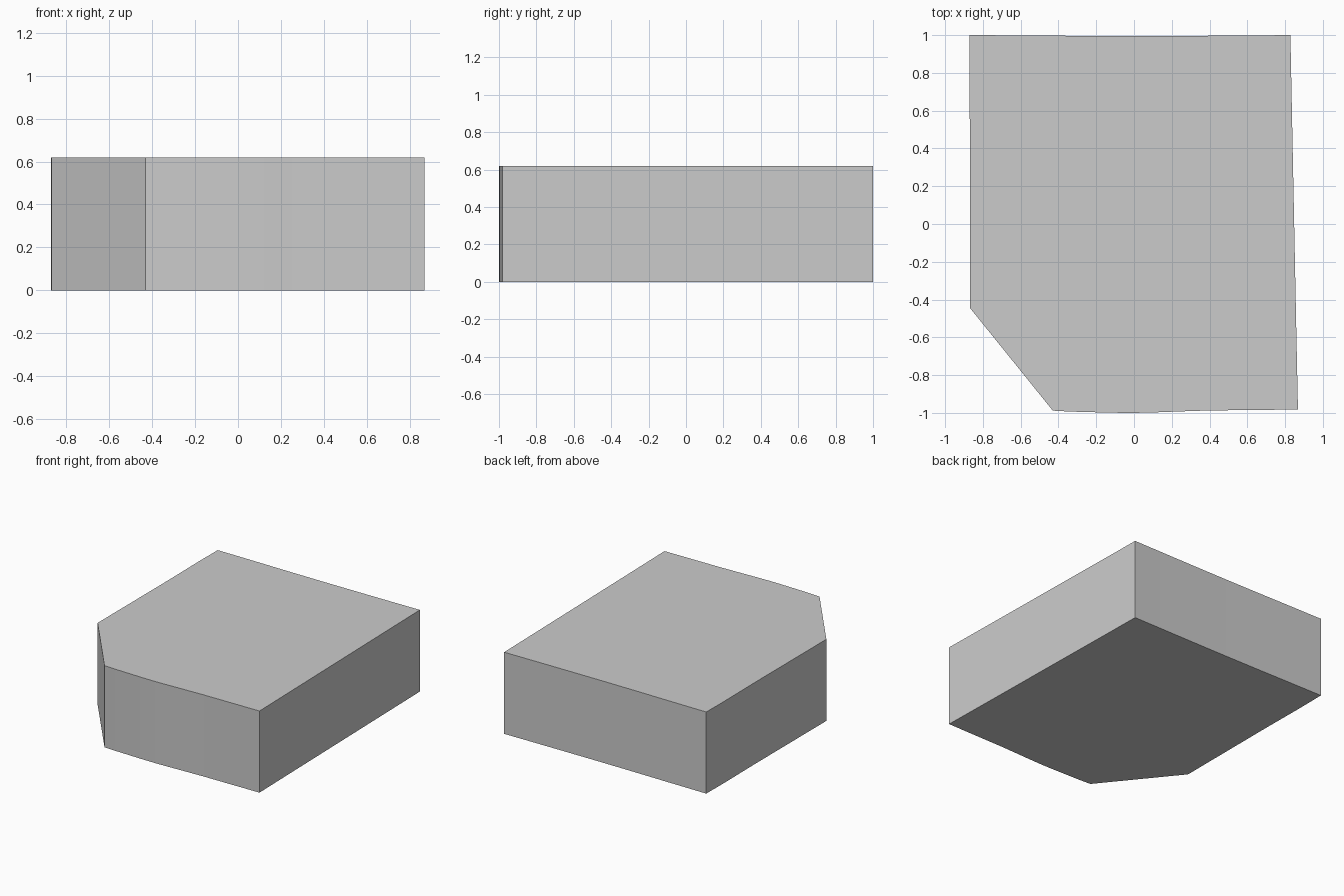
import bpy, bmesh

if "Cube" in bpy.data.objects:
    bpy.data.objects.remove(bpy.data.objects["Cube"])

# Plan outline, counter-clockwise, with gently bowed front and back edges
HEIGHT = 0.62
outline = [
    (-0.43, -0.988), (-0.34, -0.993), (-0.23, -0.996), (-0.12, -0.999),
    (0.0, -1.0), (0.12, -0.997), (0.25, -0.992), (0.4, -0.987), (0.6, -0.985),
    (0.868, -0.982),
    (0.858, -0.5), (0.848, 0.0), (0.838, 0.5),
    (0.828, 1.0),
    (0.6, 0.998), (0.3, 0.996), (0.0, 0.995), (-0.3, 0.996), (-0.5, 0.998),
    (-0.87, 1.0),
    (-0.872, 0.8), (-0.868, 0.4), (-0.868, 0.0), (-0.868, -0.445),
]

# Extrude the outline into a solid block
bm = bmesh.new()
base = bm.faces.new([bm.verts.new((x, y, 0)) for x, y in outline])
top = bmesh.ops.extrude_face_region(bm, geom=[base], use_keep_orig=True)
bmesh.ops.translate(bm, vec=(0, 0, HEIGHT),
                    verts=[g for g in top["geom"] if isinstance(g, bmesh.types.BMVert)])
bmesh.ops.recalc_face_normals(bm, faces=bm.faces)

mesh = bpy.data.meshes.new("chamfered_block")
bm.to_mesh(mesh)
bm.free()
block = bpy.data.objects.new("chamfered_block", mesh)
bpy.context.collection.objects.link(block)
